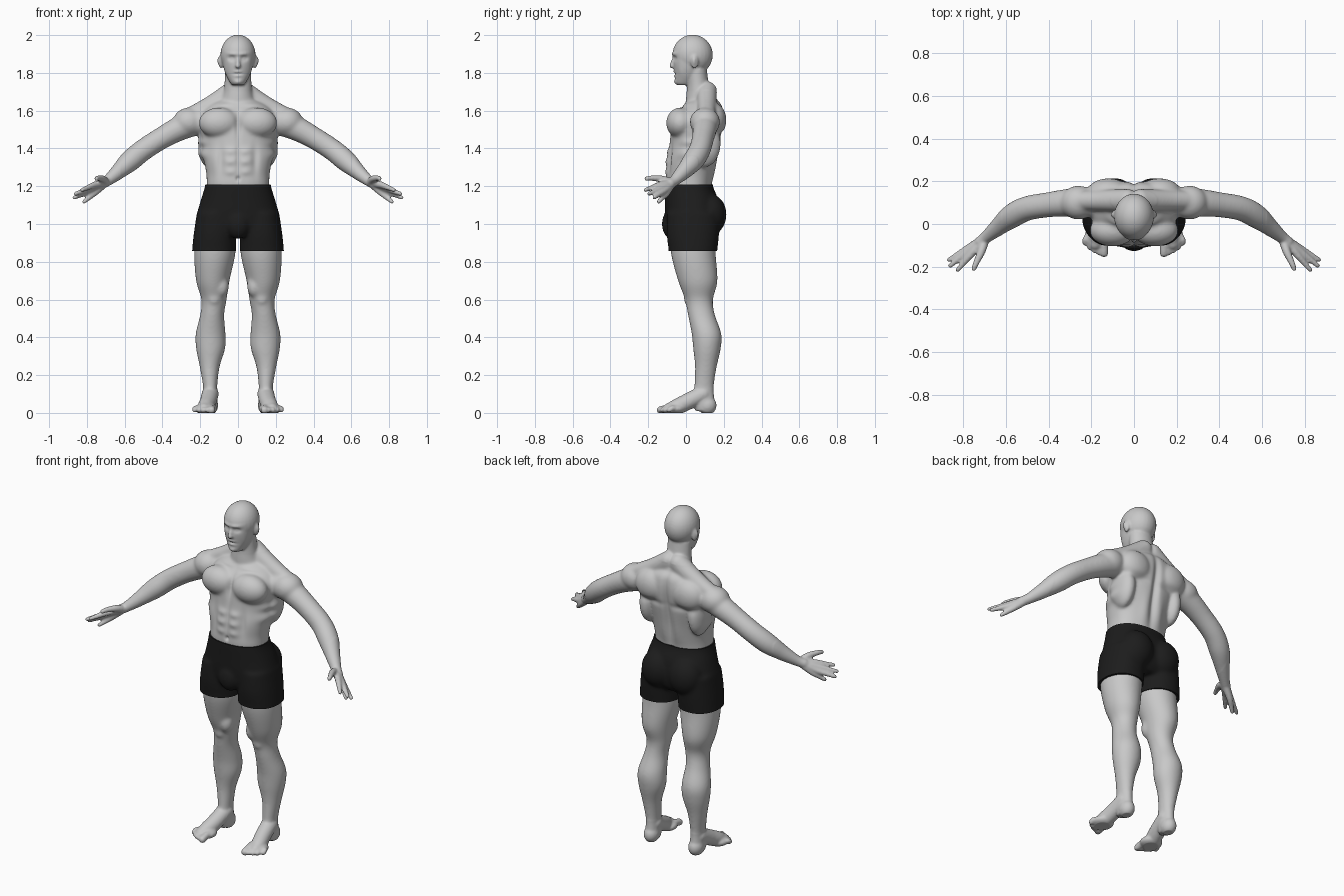
import bpy
import bmesh
import math
from mathutils import Matrix, Vector

default_cube = bpy.data.objects.get("Cube")
if default_cube:
    bpy.data.objects.remove(default_cube)

BOTH = (1, -1)


def make_material(name, value):
    mat = bpy.data.materials.new(name)
    mat.use_nodes = True
    colour = (value, value, value, 1)
    mat.diffuse_color = colour
    mat.node_tree.nodes["Principled BSDF"].inputs["Base Color"].default_value = colour
    return mat


def spline(keys, steps=5):
    """Smooth curve through keys of any dimension."""
    keys = [Vector(k) for k in keys]
    last = len(keys) - 1
    out = []
    for i in range(last):
        a, b, c, d = keys[max(i - 1, 0)], keys[i], keys[i + 1], keys[min(i + 2, last)]
        for k in range(steps):
            t = k / steps
            bend = (a * 2 - b * 5 + c * 4 - d) * t * t
            twist = (b * 3 - a - c * 3 + d) * t * t * t
            out.append(b + ((c - a) * t + bend + twist) * 0.5)
    return out + [keys[last]]


def skin(bm, rings):
    """Closed skin over a list of equal point rings."""
    loops = [[bm.verts.new(p) for p in ring] for ring in rings]
    count = len(loops[0])
    for low, high in zip(loops, loops[1:]):
        for i in range(count):
            j = (i + 1) % count
            bm.faces.new((low[i], low[j], high[j], high[i]))
    bm.faces.new(loops[0][::-1])
    bm.faces.new(loops[-1])


def stack(bm, keys, side=1, power=2.0, count=40):
    """Level rings given as height, inner x, outer x, front y, back y."""
    rings = []
    for z, x0, x1, front, back in spline(keys):
        ring = []
        for i in range(count):
            angle = math.tau * i / count
            c, s = math.cos(angle), math.sin(angle)
            c = math.copysign(abs(c) ** (2 / power), c)
            s = math.copysign(abs(s) ** (2 / power), s)
            x = (x0 + x1) / 2 + c * (x1 - x0) / 2
            y = (front + back) / 2 + s * (back - front) / 2
            ring.append((x * side, y, z))
        rings.append(ring)
    skin(bm, rings)


def centred(keys):
    return [(z, -w, w, front, back) for z, w, front, back in keys]


def blob(bm, place, size, side=1):
    place = Vector((place[0] * side, place[1], place[2]))
    bmesh.ops.create_uvsphere(bm, u_segments=28, v_segments=18, radius=1,
                              matrix=Matrix.LocRotScale(place, None, Vector(size)))


def tube(bm, keys, side=1, count=20):
    """Round limb with rounded ends through points given as x, y, z, radius."""
    points = spline(keys)
    rings = []
    for i, p in enumerate(points):
        along = points[min(i + 1, len(points) - 1)].xyz - points[max(i - 1, 0)].xyz
        turn = along.to_track_quat('Z', 'Y')
        ring = []
        for k in range(count):
            angle = math.tau * k / count
            q = p.xyz + turn @ Vector((math.cos(angle), math.sin(angle), 0)) * p.w
            ring.append((q.x * side, q.y, q.z))
        rings.append(ring)
    skin(bm, rings)
    for end in (points[0], points[-1]):
        blob(bm, end.xyz, [end.w] * 3, side)


def fuse(bm, name, voxel, mat):
    """Merge overlapping parts into one surface; returns object and editable mesh."""
    bmesh.ops.recalc_face_normals(bm, faces=bm.faces)
    mesh = bpy.data.meshes.new(name)
    bm.to_mesh(mesh)
    bm.free()
    obj = bpy.data.objects.new(name, mesh)
    bpy.context.collection.objects.link(obj)
    remesh = obj.modifiers.new("Fuse", 'REMESH')
    remesh.mode = 'VOXEL'
    remesh.voxel_size = voxel
    graph = bpy.context.evaluated_depsgraph_get()
    fused = bpy.data.meshes.new_from_object(obj.evaluated_get(graph))
    obj.modifiers.clear()
    obj.data = fused
    bpy.data.meshes.remove(mesh)
    fused.name = name
    fused.materials.clear()
    fused.materials.append(mat)
    bm = bmesh.new()
    bm.from_mesh(fused)
    return obj, bm


def relax(bm, verts, times):
    for _ in range(times):
        bmesh.ops.smooth_vert(bm, verts=verts, factor=0.5,
                              use_axis_x=True, use_axis_y=True, use_axis_z=True)


def push(bm, place, size, move):
    """Soft symmetric sculpt stroke."""
    for v in bm.verts:
        dz = (v.co.z - place[2]) / size[2]
        dy = (v.co.y - place[1]) / size[1]
        dx = (abs(v.co.x) - place[0]) / size[0]
        far = dx * dx + dy * dy + dz * dz
        if far < 6:
            fall = math.exp(-far)
            v.co.x += math.copysign(move[0], v.co.x) * fall
            v.co.y += move[1] * fall
            v.co.z += move[2] * fall


def finish(obj, bm):
    for face in bm.faces:
        face.smooth = True
        face.material_index = 0
    bm.to_mesh(obj.data)
    bm.free()


skin_mat = make_material("pale grey skin", 0.58)
cloth_mat = make_material("black cloth", 0.012)

body = bmesh.new()
# head and neck
blob(body, (0, .035, 1.895), (.093, .107, .107))
stack(body, centred([(1.735, .03, -.045, .03), (1.75, .043, -.055, .05), (1.79, .064, -.06, .08),
                     (1.84, .079, -.066, .1), (1.91, .086, -.07, .12)]), power=2.2)
tube(body, [(0, -.06, 1.885, .01), (0, -.071, 1.855, .011), (0, -.075, 1.838, .014)])
stack(body, centred([(1.82, .07, 0, .11), (1.73, .072, .005, .125),
                     (1.67, .085, 0, .16), (1.6, .12, 0, .19)]))
# trunk
stack(body, centred([(1.1, .16, -.08, .13), (1.2, .166, -.105, .135), (1.26, .167, -.105, .145),
                     (1.34, .18, -.103, .16), (1.42, .185, -.088, .18), (1.5, .2, -.08, .195),
                     (1.57, .2, -.06, .2), (1.63, .15, -.01, .19), (1.66, .09, .02, .165)]), power=2.3)

for side in BOTH:
    # ears
    blob(body, (.09, .045, 1.86), (.013, .021, .037), side)
    # chest, shoulder and back muscles
    blob(body, (.1, -.03, 1.535), (.108, .075, .082), side)
    blob(body, (.26, .1, 1.54), (.085, .08, .076), side)
    blob(body, (.16, .1, 1.43), (.05, .085, .13), side)
    blob(body, (.12, .15, 1.55), (.1, .064, .09), side)
    tube(body, [(.03, .11, 1.7, .055), (.15, .11, 1.625, .05), (.26, .11, 1.57, .045)], side)
    # arm
    tube(body, [(.2, .1, 1.545, .07), (.3, .1, 1.51, .066), (.4, .09, 1.457, .059), (.5, .073, 1.393, .058),
                (.57, .038, 1.335, .057), (.63, -.01, 1.28, .043), (.69, -.06, 1.23, .029),
                (.72, -.085, 1.212, .027)], side)
    # hand: thumb, then four fingers running through the palm
    tube(body, [(.7, -.08, 1.22, .022), (.715, -.13, 1.238, .019),
                (.74, -.185, 1.243, .014), (.75, -.21, 1.24, .012)], side)
    wrist = Vector((.7, -.07, 1.22))
    knuckles = [(.765, -.145, 1.205), (.78, -.13, 1.19), (.78, -.115, 1.175), (.765, -.105, 1.16)]
    tips = [(.825, -.215, 1.18), (.86, -.195, 1.16), (.866, -.168, 1.14), (.815, -.145, 1.118)]
    for knuckle, tip in zip(knuckles, tips):
        knuckle, tip = Vector(knuckle), Vector(tip)
        path = [(wrist, .021), (wrist.lerp(knuckle, 0.5), .02), (knuckle, .017),
                (knuckle.lerp(tip, 0.5), .014), (tip, .011)]
        tube(body, [(*p, r) for p, r in path], side)
    # leg
    stack(body, [(1.0, .01, .22, -.08, .16), (.85, .013, .232, -.08, .157), (.7, .045, .222, -.042, .167),
                 (.6, .06, .194, -.005, .143), (.52, .073, .2, .01, .153), (.42, .066, .224, .03, .187),
                 (.34, .068, .222, .038, .184), (.24, .098, .202, .048, .162), (.13, .11, .184, .043, .147),
                 (.05, .108, .186, .04, .152), (.01, .115, .18, .05, .15)], side)
    blob(body, (.127, .02, .605), (.036, .032, .042), side)
    blob(body, (.088, .02, .67), (.04, .045, .06), side)
    # foot and toes
    blob(body, (.147, .112, .04), (.042, .05, .05), side)
    tube(body, [(.147, .09, .1, .045), (.158, .01, .06, .044),
                (.172, -.05, .032, .042), (.18, -.09, .02, .032)], side)
    blob(body, (.17, -.06, .022), (.062, .06, .03), side)
    for toe in range(5):
        radius = .014 if toe else .02
        reach = -.136 + .003 * toe * toe
        tube(body, [(.135 + .021 * toe, -.06, .024, radius),
                    (.14 + .022 * toe, (reach - .06) / 2, .024, radius),
                    (.14 + .022 * toe, reach, .015, radius)], side)

body_obj, body = fuse(body, "body", .006, skin_mat)
relax(body, body.verts, 3)
relax(body, [v for v in body.verts if .13 < v.co.z < 1.71 and abs(v.co.x) < .62], 13)

# face strokes: sockets, eyes, brow, mouth, lips, chin, cheeks, ear bowls
push(body, (.034, -.075, 1.877), (.02, .04, .013), (0, .014, 0))
push(body, (.033, -.06, 1.876), (.01, .03, .007), (0, -.006, 0))
push(body, (.03, -.075, 1.9), (.03, .03, .009), (0, -.007, 0))
push(body, (0, -.07, 1.795), (.025, .03, .006), (0, .006, 0))
push(body, (0, -.07, 1.806), (.018, .03, .006), (0, -.006, 0))
push(body, (0, -.07, 1.784), (.018, .03, .006), (0, -.006, 0))
push(body, (0, -.055, 1.75), (.022, .03, .014), (0, -.008, 0))
push(body, (.055, -.045, 1.805), (.02, .03, .025), (-.005, .005, 0))
push(body, (.1, .042, 1.865), (.012, .01, .02), (-.007, 0, 0))
# trunk strokes: breastbone, spine, collarbones, belly lines, navel, flanks
push(body, (0, -.09, 1.53), (.014, .08, .07), (0, .014, 0))
push(body, (0, .2, 1.42), (.02, .08, .2), (0, -.022, 0))
push(body, (.05, .16, 1.3), (.03, .05, .1), (0, .008, 0))
push(body, (.09, -.03, 1.635), (.07, .06, .012), (0, -.009, 0))
push(body, (0, -.1, 1.35), (.012, .05, .08), (0, .007, 0))
push(body, (.09, -.09, 1.34), (.02, .05, .07), (0, .01, 0))
for row in (1.385, 1.33, 1.275):
    push(body, (.04, -.1, row), (.028, .05, .018), (0, -.006, 0))
push(body, (0, -.1, 1.24), (.01, .04, .012), (0, .012, 0))
push(body, (.19, .02, 1.37), (.05, .08, .028), (.014, 0, 0))
push(body, (.19, .02, 1.43), (.05, .06, .02), (-.009, 0, 0))
push(body, (.1, .2, 1.47), (.07, .05, .02), (0, -.009, 0))
# flat soles
for v in body.verts:
    v.co.z = max(v.co.z, 0)
finish(body_obj, body)

# shorts
shorts = bmesh.new()
stack(shorts, centred([(1.26, .17, -.11, .14), (1.2, .175, -.113, .143), (1.13, .196, -.112, .17),
                       (1.05, .218, -.11, .18), (.98, .226, -.1, .17), (.94, .22, -.08, .14)]), power=2.3)
blob(shorts, (0, -.075, 1.0), (.065, .053, .08))
for side in BOTH:
    stack(shorts, [(1.06, .01, .218, -.1, .18), (.95, .01, .234, -.102, .175),
                   (.86, .01, .243, -.092, .166), (.8, .01, .245, -.09, .16)], side, power=2.2)
    blob(shorts, (.09, .125, 1.05), (.098, .09, .11), side)
shorts_obj, shorts = fuse(shorts, "shorts", .008, cloth_mat)
relax(shorts, shorts.verts, 8)
# straight waistband and hem
for height, up in ((1.21, 1), (.857, -1)):
    cut = bmesh.ops.bisect_plane(shorts, geom=shorts.verts[:] + shorts.edges[:] + shorts.faces[:],
                                 plane_co=(0, 0, height), plane_no=(0, 0, up), clear_outer=True)
    rim = [e for e in cut["geom_cut"] if isinstance(e, bmesh.types.BMEdge)]
    bmesh.ops.holes_fill(shorts, edges=rim, sides=0)
finish(shorts_obj, shorts)

# keep the crisp rims of the shorts
bpy.ops.object.select_all(action='DESELECT')
shorts_obj.select_set(True)
bpy.context.view_layer.objects.active = shorts_obj
bpy.ops.object.shade_smooth_by_angle(angle=math.radians(50))
